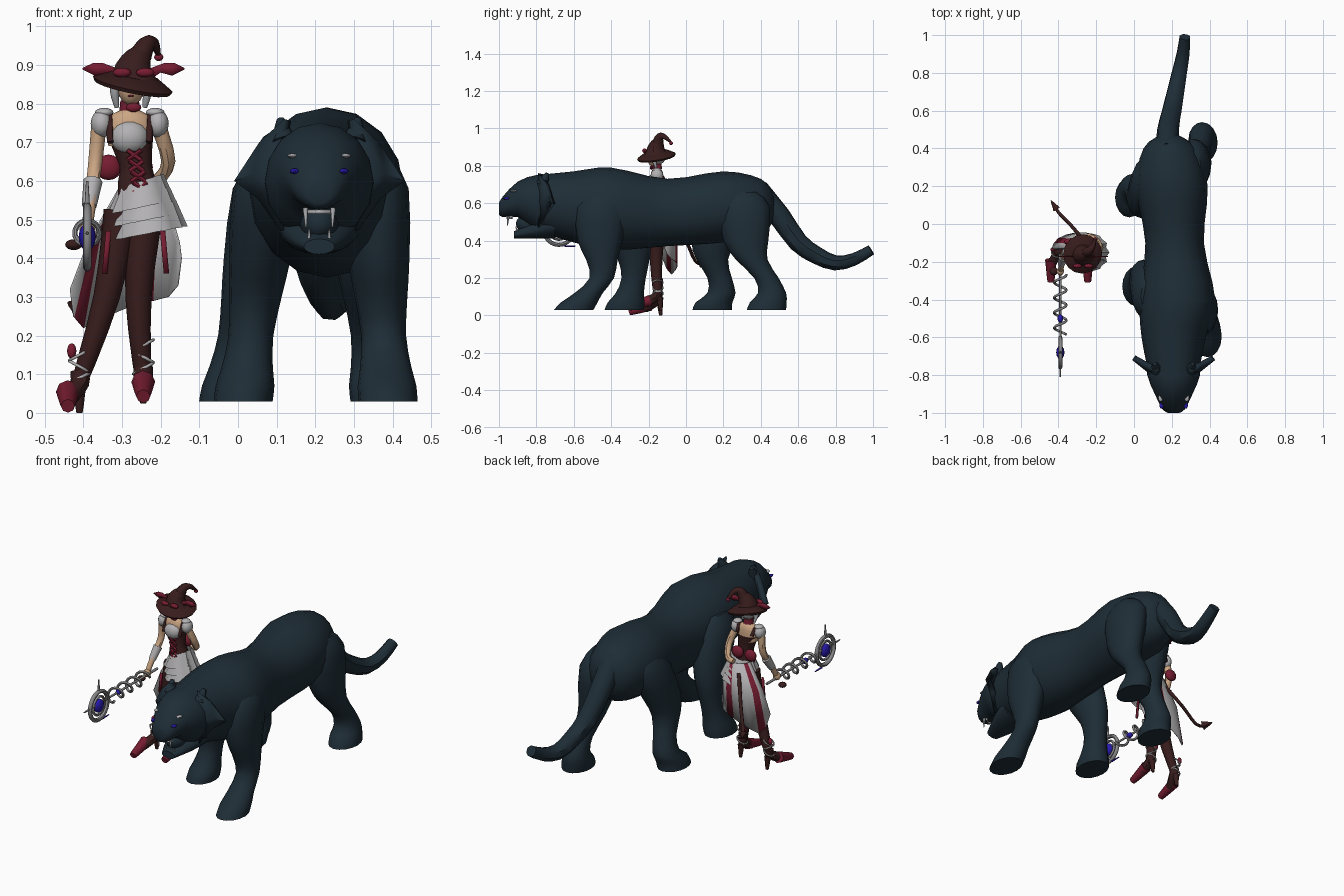
import bpy, bmesh, math
from math import sin, cos, pi
from mathutils import Vector

cube = bpy.data.objects.get("Cube")
if cube:
    bpy.data.objects.remove(cube)
X, Y, Z = Vector((1, 0, 0)), Vector((0, 1, 0)), Vector((0, 0, 1))
SIDES = (("right", -1), ("left", 1))

def material(name, red, green, blue):
    made = bpy.data.materials.new(name)
    made.use_nodes = True
    made.diffuse_color = (red, green, blue, 1)
    made.node_tree.nodes["Principled BSDF"].inputs["Base Color"].default_value = made.diffuse_color
    return made

FUR = material("blue black fur", .013, .026, .037)
WHITE = material("white cloth", .45, .44, .45)
SKIN = material("skin", .6, .38, .23)
BROWN = material("dark brown leather", .04, .012, .012)
RED = material("deep red", .18, .012, .03)
METAL = material("grey metal", .25, .25, .26)
BLUE = material("blue gem", .02, .01, .4)
HAIR = material("silver hair", .42, .43, .45)

def finish(name, bm, *materials):
    """Turn a bmesh into a smooth object standing at the current origin."""
    bmesh.ops.recalc_face_normals(bm, faces=bm.faces[:])
    mesh = bpy.data.meshes.new(name)
    bm.to_mesh(mesh)
    bm.free()
    part = bpy.data.objects.new(name, mesh)
    part.location = origin
    bpy.context.collection.objects.link(part)
    for entry in materials:
        mesh.materials.append(entry)
    bpy.ops.object.select_all(action='DESELECT')
    part.select_set(True)
    bpy.context.view_layer.objects.active = part
    bpy.ops.object.shade_smooth_by_angle(angle=math.radians(45))
    return part

def spline(rows, steps):
    """Pass a smooth curve through rows of numbers."""
    rows = [Vector(row) for row in rows]
    result = []
    for i, (a, b) in enumerate(zip(rows, rows[1:])):
        leave = (b - rows[max(i - 1, 0)]) / 2
        arrive = (rows[min(i + 2, len(rows) - 1)] - a) / 2
        for k in range(steps):
            t = k / steps
            result.append(a + leave * t + ((b - a) * 3 - leave * 2 - arrive) * t**2
                          + (leave + arrive - (b - a) * 2) * t**3)
    return result + [rows[-1]]

def bridge(name, mat, rings, capped=True):
    bm = bmesh.new()
    loops = [[bm.verts.new(point) for point in ring] for ring in rings]
    for a, b in zip(loops, loops[1:]):
        for i in range(len(a)):
            bm.faces.new((a[i - 1], a[i], b[i], b[i - 1]))
    if capped:
        bm.faces.new(loops[0])
        bm.faces.new(loops[-1])
    return finish(name, bm, mat)

def circle(centre, u, v, count=16, turns=1, travel=Vector((0, 0, 0))):
    """Points round a circle, or along a spiral when it travels."""
    angles = [2 * pi * turns * i / count for i in range(count)]
    return [Vector(centre) + u * cos(a) + v * sin(a) + travel * a / (2 * pi * turns) for a in angles]

def loft(name, mat, rows, up=Y, steps=2, capped=True):
    """Rows hold a centre and two radii; the rings lie along X and up."""
    rings = [circle((x, y, z), X * w, up * h) for x, y, z, w, h in spline(rows, steps)]
    return bridge(name, mat, rings, capped)

def tube(name, mat, points, start, end, steps=3, sides=8):
    """Sweep a circle along a path while its radius changes evenly."""
    path = spline(points, steps)
    rings, side, old = [], None, None
    for i, point in enumerate(path):
        ahead = (path[min(i + 1, len(path) - 1)] - path[max(i - 1, 0)]).normalized()
        side = old.rotation_difference(ahead) @ side if old else ahead.orthogonal().normalized()
        radius = start + (end - start) * i / (len(path) - 1)
        rings.append(circle(point, side * radius, ahead.cross(side) * radius, sides))
        old = ahead
    return bridge(name, mat, rings)

def ball(name, mat, centre, *radii):
    bm = bmesh.new()
    bmesh.ops.create_uvsphere(bm, u_segments=12, v_segments=8, radius=1)
    for vert in bm.verts:
        vert.co = [c + r * p for c, r, p in zip(centre, radii, vert.co)]
    return finish(name, bm, mat)

def sheet(name, rows, *materials, thick=.005, striped=()):
    bm = bmesh.new()
    grid = [[bm.verts.new(point) for point in row] for row in rows]
    for a, b in zip(grid, grid[1:]):
        for i in range(len(a) - 1):
            face = bm.faces.new((a[i], a[i + 1], b[i + 1], b[i]))
            face.material_index = int(i in striped)
    finish(name, bm, *materials).modifiers.new("thickness", 'SOLIDIFY').thickness = thick

# Big cat: torso, head and jaw, as rows of length, height and two radii
origin = Vector((.21, 0, 0))
torso = ((.47, .58, .05, .07), (.4, .58, .14, .15), (.2, .58, .19, .19), (-.1, .55, .155, .18),
         (-.4, .57, .2, .22), (-.6, .58, .17, .19), (-.8, .6, .13, .15))
loft("cat_body", FUR, [(-.05 * y if y > -.5 else 0, y, z, w, h) for y, z, w, h in torso], Z, steps=3)
skull = ((-.7, .59, .14, .15), (-.8, .6, .14, .15), (-.9, .62, .1, .095), (-.98, .58, .06, .055), (-1, .57, .03, .03))
loft("cat_head", FUR, [(0, *row) for row in skull], Z)
loft("cat_lower_jaw", FUR, [(0, -.7, .49, .11, .08), (0, -.8, .46, .09, .05), (0, -.92, .43, .04, .02)], Z)
ball("cat_mouth", FUR, (0, -.84, .49), .05, .07, .05)
tube("cat_teeth", HAIR, [(-.035, -.93, .52), (0, -.955, .52), (.035, -.93, .52)], .006, .006)
for side, s in SIDES:
    tip = (s * .22, -.72, .6)
    inner = [(s * .09, -.79, .76), (s * .12, -.8, .6), (s * .1, -.79, .47)]
    sheet(side + "_cheek_ruff", [[point, Vector(point).lerp(tip, .5) + Z * .02, tip] for point in inner], FUR, thick=.03)
    tube(side + "_cat_ear", FUR, [(s * .09, -.77, .7), (s * .1, -.74, .76)], .035, .01)
    ball(side + "_cat_eye", BLUE, (s * .064, -.958, .625), .012, .02, .007)
    ball(side + "_brow_mark", HAIR, (s * .069, -.92, .665), .013, .02, .006)
    tube(side + "_upper_fang", HAIR, [(s * .036, -.95, .53), (s * .034, -.955, .48)], .007, .002)
    tube(side + "_lower_fang", HAIR, [(s * .026, -.9, .44), (s * .026, -.91, .475)], .006, .002)

# Big cat: one leg shape by height, bent differently for each stride
origin = Vector()
shape = ((.66, .05, .08), (.58, .09, .14), (.4, .08, .12), (.3, .068, .085), (.2, .058, .065),
         (.12, .066, .075), (.07, .076, .098), (.03, .076, .105))

def cat_leg(name, hip, paw, *bends):
    rows = [(paw + (hip - paw) * z / .6, y, z, w, d) for y, (z, w, d) in zip(bends, shape)]
    loft(name, FUR, rows)

cat_leg("front_left_leg", .35, .39, -.44, -.45, -.46, -.45, -.45, -.52, -.57, -.6)
cat_leg("front_right_leg", .08, .01, -.38, -.37, -.31, -.28, -.28, -.3, -.32, -.33)
cat_leg("hind_left_leg", .31, .37, .3, .31, .32, .35, .43, .46, .44, .43)
cat_leg("hind_right_leg", .08, -.03, .25, .22, .15, .14, .18, .19, .15, .14)
tail = [(.18, .38, .67), (.18, .5, .53), (.2, .6, .39), (.22, .7, .32), (.24, .8, .28), (.26, .9, .3), (.27, .99, .35)]
tube("cat_tail", FUR, tail, .065, .03, steps=2)

# Witch: legs, heeled shoes and ankle straps
origin = Vector((-.27, -.15, 0))
for side, s in SIDES:
    ankle = .025 if s > 0 else -.14
    lift = .025 if s > 0 else 0
    toe = ankle - .03 * (s < 0)
    tube(side + "_stocking", BROWN, [(s * .03, 0, .52), (ankle / 2, -.01, .3), (ankle, 0, .08)], .048, .02)
    tube(side + "_shoe_back", BROWN, [(ankle, 0, .11 + lift), (ankle, -.01, .075 + lift), (toe, -.07, .04 + lift)], .024, .026)
    tube(side + "_shoe_toe", RED, [(toe, -.04, .055 + lift), (toe, -.1, .035 + lift), (toe, -.155, .018 + lift)], .031, .018)
    tube(side + "_heel", BROWN, [(ankle, .01, .07 + lift), (ankle, .015, lift)], .018, .008)
    for k in range(3):
        slant = Z * .014 * (-1) ** k
        ring = circle((ankle, 0, .09 + .03 * k + lift), X * .026 + slant, Y * .026)
        tube(side + "_ankle_strap", WHITE, ring + ring[:1], .004, .004, steps=1)
    ball(side + "_ankle_bow", RED, (ankle - .02, .015, .16 + lift), .012, .012, .02)

# Witch: chest, bodice and laces
origin = Vector((-.28, -.155, 0))
chest = ((.69, .055, .036), (.73, .062, .036), (.77, .05, .03), (.785, .02, .02), (.82, .018, .018))
loft("chest_and_neck", SKIN, [(0, 0, *row) for row in chest])
corset = ((.03, .53, .062, .058), (.02, .6, .05, .045), (.015, .64, .042, .037), (0, .72, .061, .042))
loft("corset", BROWN, [(x, 0, z, w, d) for x, z, w, d in corset], capped=False)
ball("white_bust", WHITE, (0, -.02, .712), .05, .036, .044)
ball("choker_bow", RED, (.01, -.03, .79), .02, .008, .012)
tube("choker", RED, [(0, 0, .782), (0, 0, .808)], .027, .024)
for side, s in SIDES:
    tube(side + "_corset_strap", BROWN, [(s * .05, -.035, .7), (s * .052, 0, .775), (s * .045, .035, .73)], .009, .009)
    for k in range(4):
        lace = Vector((.027 - .005 * k, -.053 + .003 * k, .57 + .028 * k))
        reach = X * s * .018
        tube(side + "_red_lace", RED, [lace - reach, lace + reach + Z * .026], .006, .006, steps=1)
    ball(side + "_back_bow_loop", RED, (s * .04 - .015, .06, .635), .035, .02, .033)
    ball(side + "_puff_sleeve", WHITE, (s * .073, 0, .748), .028, .034, .036)
    ball(side + "_sleeve_ruffle", WHITE, (s * .066, 0, .777), .024, .024, .012)

# Witch: arms, one holding the staff and one resting on the back
tube("right_arm", SKIN, [(-.08, 0, .74), (-.09, 0, .64), (-.1, -.05, .56), (-.11, -.09, .48)], .02, .014)
tube("left_arm", SKIN, [(.075, 0, .74), (.1, .03, .65), (.07, .08, .6), (.03, .09, .59)], .02, .015)
tube("right_cuff", WHITE, [(-.095, -.02, .6), (-.105, -.06, .535)], .025, .019)
ball("right_hand", SKIN, (-.11, -.095, .475), .02, .022, .022)
ball("dark_pommel", BROWN, (-.145, -.095, .435), .022, .022, .014)

# Witch: tiered skirt, long back drape with red panels, side ribbons
origin = Vector((-.25, -.15, 0))
for k in range(3):
    rings = []
    for drop in range(3):
        radius = .058 + .015 * drop + .006 * k
        ring = circle((.01 * k, 0, .6 - .034 * (k + drop)), X * radius + Z * .018, Y * radius, 24)
        rings.append([point - X * (i % 2) * point.x / 8 for i, point in enumerate(ring)])
    bridge("skirt_tier", WHITE, rings, capped=False)

def half_ring(x, width, depth, heights):
    spread = [pi * i / (len(heights) - 1) for i in range(len(heights))]
    return [(x + width * cos(a), .02 + depth * sin(a), z) for a, z in zip(spread, heights)]

hem = (.4, .33, .3, .29, .28, .26, .24, .22, .25, .32)
sheet("back_drape", [half_ring(0, .06, .06, [.58] * 10), half_ring(-.02, .12, .085, [.44] * 10),
      half_ring(-.04, .145, .085, hem)], WHITE, RED, striped=(3, 7))
for side, s in SIDES:
    ribbon = X * .007
    top, low = Vector((.07 * s - .015, -.05, .47)), Vector((.08 * s - .015, -.05, .36))
    sheet(side + "_ribbon", [[top - ribbon, top + ribbon], [low - ribbon, low + ribbon]], RED)

# Witch: arrow tipped tail
tube("thin_tail", BROWN, [(-.03, .08, .53), (-.09, .15, .4), (-.14, .2, .29), (-.17, .24, .275)], .01, .008)
tube("tail_arrow", BROWN, [(-.16, .23, .275), (-.19, .275, .285)], .026, .002, sides=4)

# Witch: head and hair
origin = Vector((-.277, -.16, .84))
ball("head", SKIN, (0, -.01, 0), .034, .038, .045)
ball("hair_cap", HAIR, (0, .01, .01), .043, .042, .045)
ball("lips", RED, (0, -.043, -.02), .008, .004, .003)
for side, s in SIDES:
    tube(side + "_hair_lock", HAIR, [(s * .035, -.01, .03), (s * .042, -.01, -.01), (s * .036, 0, -.05)], .018, .006)
    ball(side + "_eye", BROWN, (s * .014, -.043, .006), .006, .004, .004)

# Witch: pointed hat with a wide tilted brim, curled tip and wings
origin = Vector((-.27, -.16, .86))
brim = [(0, 0, z, r, r) for z, r in ((-.012, .06), (-.02, .1), (-.01, .105), (.014, .064))]
loft("hat_brim", BROWN, brim, steps=1).rotation_euler = (.15, .2, 0)
tube("hat_cone", BROWN, [(0, 0, -.01), (0, 0, .03), (.02, .01, .07)], .07, .028, sides=12)
tube("hat_curl", BROWN, [(.018, .01, .065), (.035, .02, .095), (.053, .045, .095), (.065, .08, .065)], .03, .006)
ball("hat_tip_bow", RED, (.065, .08, .06), .012, .01, .01)
for side, s in SIDES:
    upper = [(s * x, -.015, z) for x, z in ((.04, .03), (.08, .045), (.105, .045), (.132, .032))]
    lower = [(s * x, -.015, z) for x, z in ((.04, 0), (.07, .02), (.1, .012), (.132, .028))]
    sheet(side + "_hat_wing", [upper, lower], RED)
    ball(side + "_hat_bow", RED, (s * .03, -.062, .02), .024, .012, .012)

# Staff: shaft, spiral, ring head with gem and spikes
origin = Vector((-.39, -.68, .455))
tube("staff_shaft", METAL, [(0, .52, .01), (0, -.04, .01), (0, -.13, .01)], .007, .003)
spiral = circle((0, .41, .01), X * .032, Z * .032, count=60, turns=4, travel=Y * -.32)
tube("staff_spiral", METAL, spiral, .007, .007, steps=1)
for radius, thick in ((.078, .011), (.05, .007)):
    ring = circle((0, 0, 0), Y * radius, Z * radius, count=24)
    tube("staff_ring", METAL, ring + ring[:1], thick, thick, steps=1)
ball("staff_gem", BLUE, (0, 0, 0), .022, .036, .036)
ball("staff_small_gem", BLUE, (0, .18, .01), .015, .022, .015)
tube("staff_fin", METAL, [(0, 0, .07), (0, 0, .145)], .008, .003)
tube("staff_pendant", BLUE, [(0, .03, -.085), (0, .09, -.085)], .005, .003)
